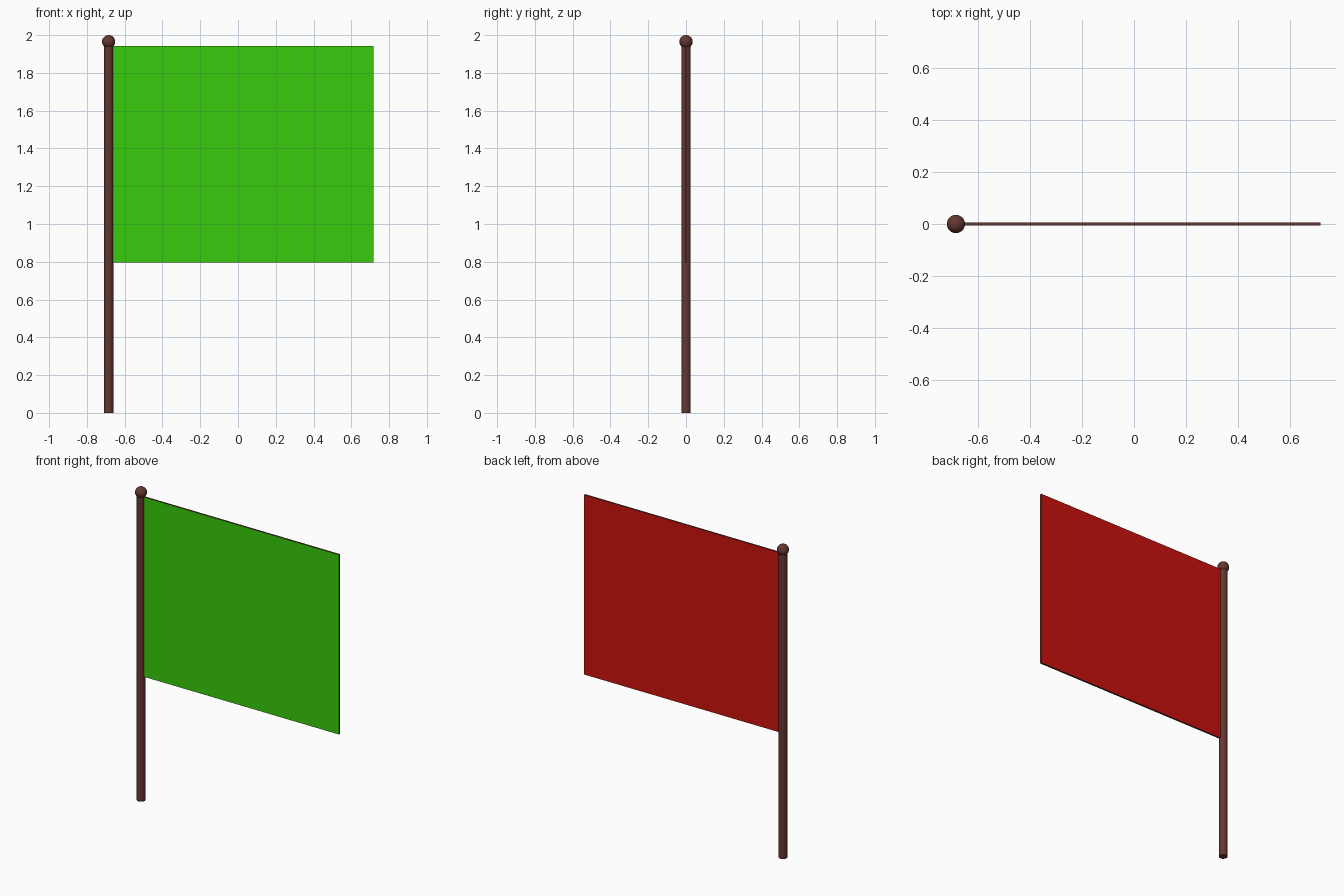
import bpy

if "Cube" in bpy.data.objects:
    bpy.data.objects.remove(bpy.data.objects["Cube"])


def material(name, rgb):
    mat = bpy.data.materials.new(name)
    mat.diffuse_color = (*rgb, 1)
    mat.use_nodes = True
    mat.node_tree.nodes["Principled BSDF"].inputs["Base Color"].default_value = mat.diffuse_color
    return mat


brown = material("brown", (0.13, 0.038, 0.03))
green = material("green", (0.04, 0.6, 0.004))
red = material("red", (0.6, 0.006, 0.004))

POLE_X = -0.685


def finish(name, *mats):
    obj = bpy.context.object
    obj.name = name
    for mat in mats:
        obj.data.materials.append(mat)
    return obj


# Pole
bpy.ops.mesh.primitive_cylinder_add(vertices=32, radius=0.025, depth=1.95,
                                    location=(POLE_X, 0, 0.975))
finish("pole", brown)
bpy.ops.object.shade_smooth_by_angle()

# Ball on top of the pole
bpy.ops.mesh.primitive_uv_sphere_add(segments=32, ring_count=16, radius=0.035,
                                     location=(POLE_X, 0, 1.965))
finish("finial", brown)
bpy.ops.object.shade_smooth_by_angle()

# Flag panel: brown edges, green front, red back
left, right, bottom, top = POLE_X + 0.015, 0.717, 0.795, 1.942
bpy.ops.mesh.primitive_cube_add(size=1, location=((left + right) / 2, 0, (bottom + top) / 2))
flag = finish("flag", brown, green, red)
flag.scale = (right - left, 0.012, top - bottom)
bpy.ops.object.transform_apply(location=False, rotation=False, scale=True)
for face in flag.data.polygons:
    if face.normal.y < -0.5:
        face.material_index = 1
    elif face.normal.y > 0.5:
        face.material_index = 2
